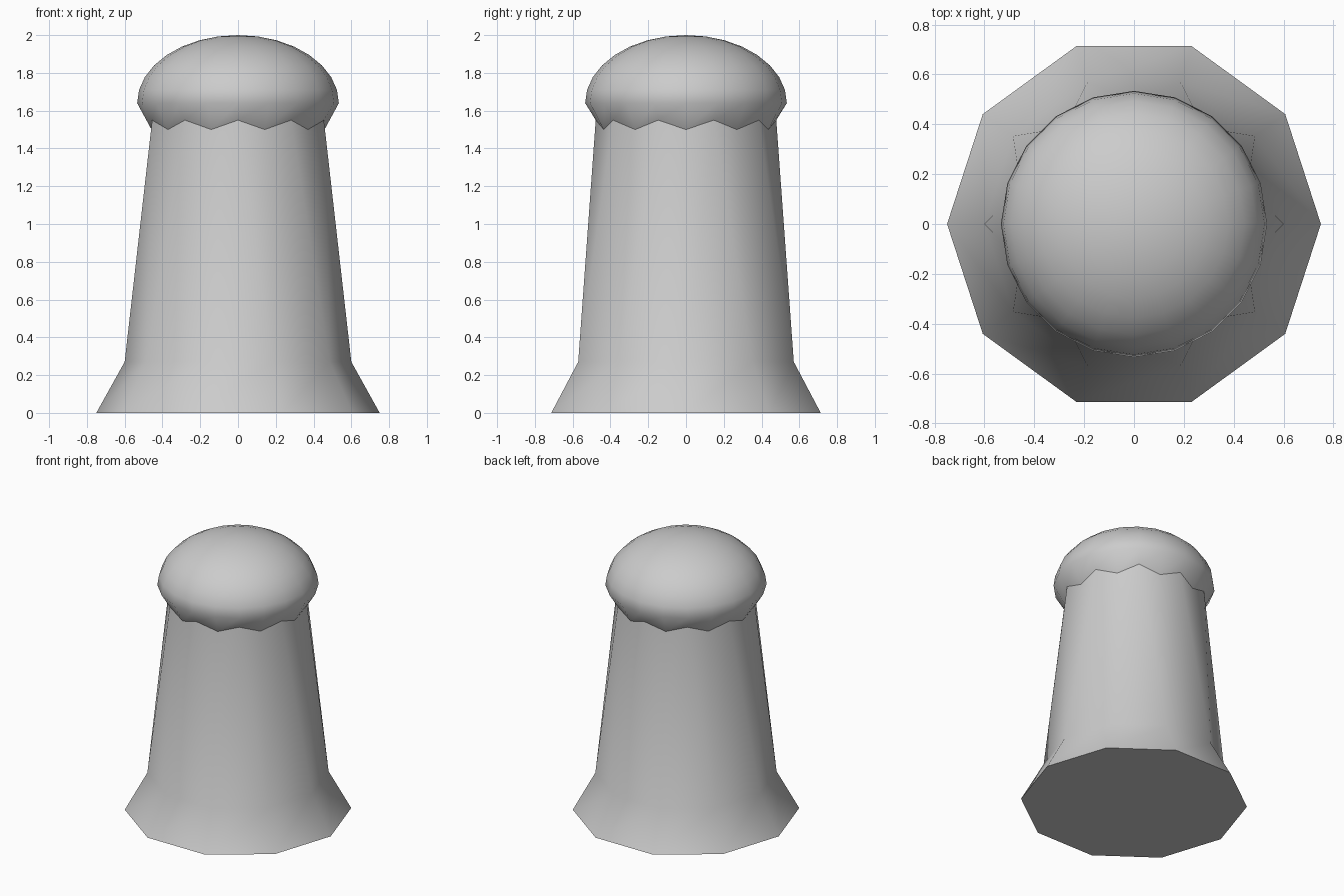
import bpy, bmesh
from math import sin, cos, pi, radians

if "Cube" in bpy.data.objects:
    bpy.data.objects.remove(bpy.data.objects["Cube"])


def ring(bm, n, r, z):
    return [bm.verts.new((r * cos(2 * pi * i / n), r * sin(2 * pi * i / n), z)) for i in range(n)]


def collar_ring(bm):
    # zigzag seam: low at even points, high at the twisted corners
    verts = []
    for i in range(20):
        r, z = (0.458, 1.5) if i % 2 == 0 else (0.478, 1.55)
        a = pi * i / 10
        verts.append(bm.verts.new((r * cos(a), r * sin(a), z)))
    return verts


def bridge(bm, a, b):
    n = len(a)
    for i in range(n):
        j = (i + 1) % n
        bm.faces.new((a[i], a[j], b[j], b[i]))


def finish(bm, name, angle):
    bmesh.ops.recalc_face_normals(bm, faces=bm.faces)
    mesh = bpy.data.meshes.new(name)
    bm.to_mesh(mesh)
    bm.free()
    obj = bpy.data.objects.new(name, mesh)
    bpy.context.collection.objects.link(obj)
    bpy.ops.object.select_all(action='DESELECT')
    obj.select_set(True)
    bpy.context.view_layer.objects.active = obj
    bpy.ops.object.shade_smooth_by_angle(angle=radians(angle))


# Ten-sided body with flared foot, turning half a side towards the top
bm = bmesh.new()
base = ring(bm, 10, 0.75, 0)
waist = ring(bm, 10, 0.60, 0.27)
top = collar_ring(bm)
bm.faces.new(base[::-1])
bridge(bm, base, waist)
for k in range(10):
    w, nxt = waist[k], waist[(k + 1) % 10]
    lo, hi, prev = top[2 * k], top[2 * k + 1], top[2 * k - 1]
    bm.faces.new((w, lo, prev))
    bm.faces.new((w, hi, lo))
    bm.faces.new((w, nxt, hi))
finish(bm, "body", 50)

# Domed cap with tapered underside
bm = bmesh.new()
last = collar_ring(bm)
STEPS = 8
for s in range(STEPS):
    t = pi / 2 * s / STEPS
    cur = ring(bm, 20, 0.534 * cos(t), 1.64 + 0.36 * sin(t))
    bridge(bm, last, cur)
    last = cur
tip = bm.verts.new((0, 0, 2.0))
for i in range(20):
    bm.faces.new((last[i], last[(i + 1) % 20], tip))
finish(bm, "cap", 60)
